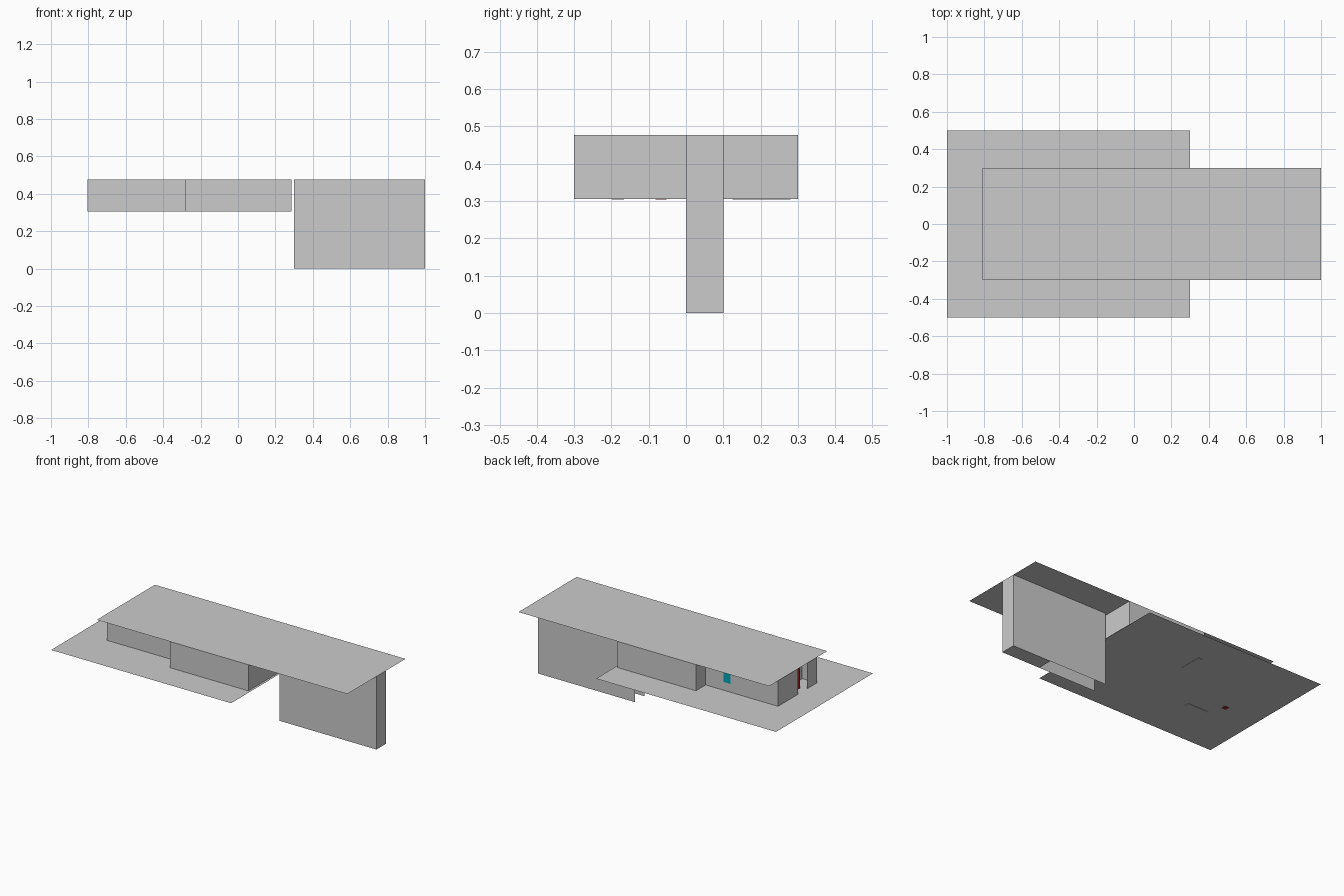
import bpy, bmesh

if "Cube" in bpy.data.objects:
    bpy.data.objects.remove(bpy.data.objects["Cube"])

FLOOR, ROOF = 0.306, 0.477


def material(name, rgb):
    mat = bpy.data.materials.new(name)
    mat.diffuse_color = (*rgb, 1)
    mat.use_nodes = True
    mat.node_tree.nodes["Principled BSDF"].inputs["Base Color"].default_value = mat.diffuse_color
    return mat


def finish(name, bm, mat=None):
    mesh = bpy.data.meshes.new(name)
    bm.to_mesh(mesh)
    bm.free()
    obj = bpy.data.objects.new(name, mesh)
    bpy.context.collection.objects.link(obj)
    if mat:
        mesh.materials.append(mat)
    return obj


def slab(name, x0, x1, y0, y1, z):
    bm = bmesh.new()
    bm.faces.new([bm.verts.new(p) for p in
                  ((x0, y0, z), (x1, y0, z), (x1, y1, z), (x0, y1, z))])
    return finish(name, bm)


def wall(name, path, z0=FLOOR, z1=ROOF, mat=None):
    """Thin wall following a plan path; the right-hand side is outside."""
    bm = bmesh.new()
    low = [bm.verts.new((x, y, z0)) for x, y in path]
    high = [bm.verts.new((x, y, z1)) for x, y in path]
    for i in range(len(path) - 1):
        bm.faces.new((low[i], low[i + 1], high[i + 1], high[i]))
    return finish(name, bm, mat)


def box(name, x0, x1, y0, y1, z0, z1, mat=None):
    bm = bmesh.new()
    bmesh.ops.create_cube(bm, size=1)
    for v in bm.verts:
        v.co = (x1 if v.co.x > 0 else x0, y1 if v.co.y > 0 else y0,
                z1 if v.co.z > 0 else z0)
    return finish(name, bm, mat)


red = material("red", (0.35, 0.02, 0.02))
teal = material("teal", (0.0, 0.38, 0.48))

# Terrace and roof planes
slab("terrace_floor", -1, 0.3, -0.5, 0.5, FLOOR)
slab("roof", -0.81, 1, -0.3, 0.3, ROOF)

# House shell: narrow west room and wide east room, open at the doorway
WX0, WX1 = -0.46, -0.41          # window opening
wall("front_and_end_walls", [(-0.805, -0.1), (-0.805, -0.2), (-0.282, -0.2),
                             (-0.282, -0.3), (0.285, -0.3), (0.285, 0.3),
                             (-0.282, 0.3), (-0.282, 0.2), (WX1, 0.2)])
wall("back_corner_wall", [(WX0, 0.2), (-0.805, 0.2), (-0.805, -0.005)])

# Small window in the back wall
SILL, HEAD = 0.36, 0.425
wall("wall_below_window", [(WX1, 0.2), (WX0, 0.2)], FLOOR, SILL)
wall("wall_above_window", [(WX1, 0.2), (WX0, 0.2)], HEAD, ROOF)
wall("window_pane", [(WX1, 0.2), (WX0, 0.2)], SILL, HEAD, teal)

# Support wall under the overhanging roof, open at its inner end
wall("support_wall", [(0.3, 0), (1, 0), (1, 0.1), (0.3, 0.1)], 0, ROOF)
slab("support_wall_base", 0.72, 1, 0, 0.1, 0)

# Fittings standing slightly through the floor
box("counter", -0.7, -0.55, -0.199, -0.166, 0.304, 0.40)
box("cabinet", -0.28, -0.255, 0.125, 0.28, 0.304, 0.42)
box("red_post", -0.765, -0.735, -0.082, -0.052, 0.304, 0.45, red)
